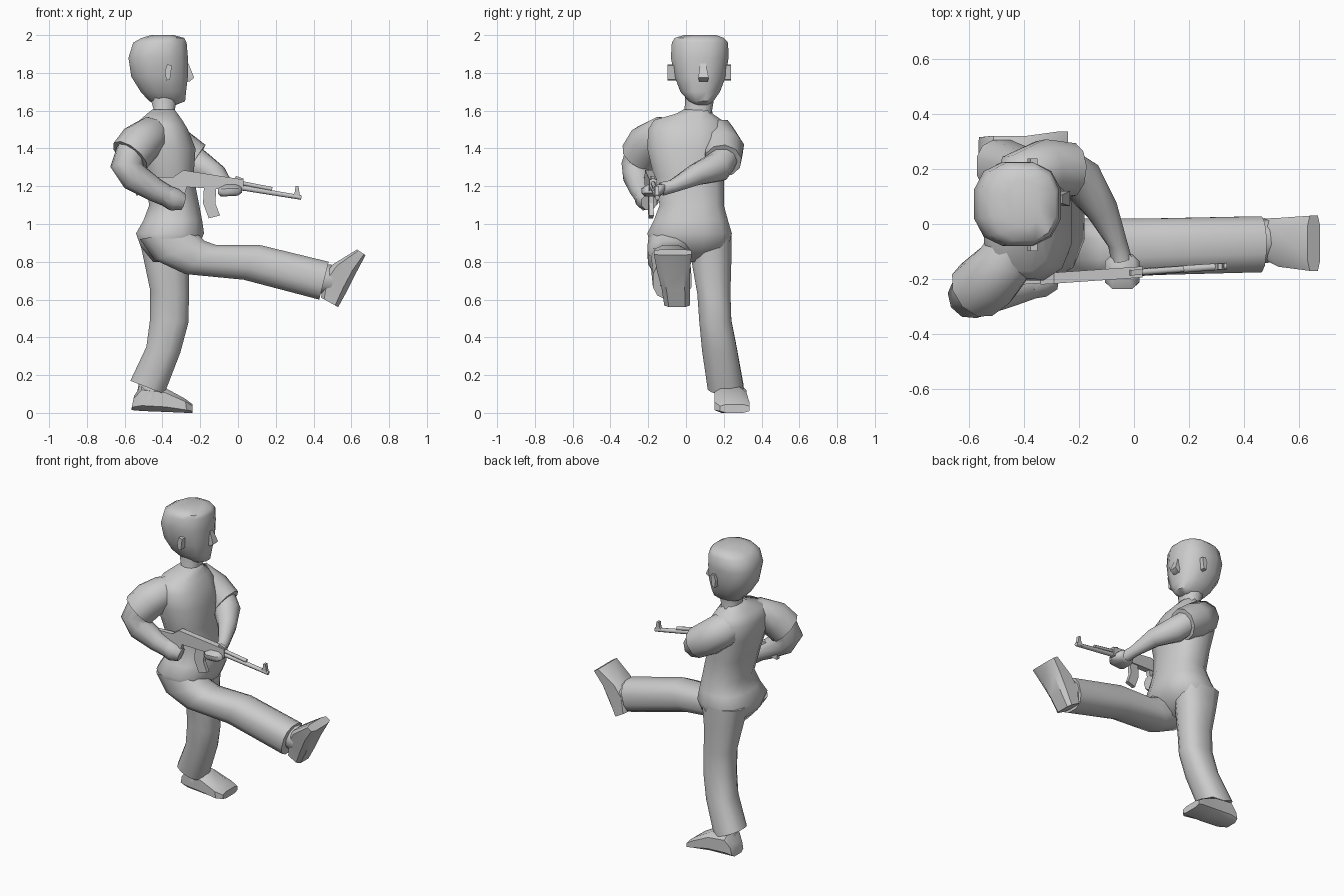
import bpy, bmesh, math
from mathutils import Vector


def build(name, rings, angle=50):
    """Skin a list of closed rings, cap both ends, shade smooth."""
    bm = bmesh.new()
    loops = [[bm.verts.new(p) for p in r] for r in rings]
    n = len(loops[0])
    for a, b in zip(loops, loops[1:]):
        for i in range(n):
            bm.faces.new((a[i], a[(i + 1) % n], b[(i + 1) % n], b[i]))
    bm.faces.new(loops[0])
    bm.faces.new(loops[-1])
    bmesh.ops.recalc_face_normals(bm, faces=bm.faces)
    me = bpy.data.meshes.new(name)
    bm.to_mesh(me)
    bm.free()
    ob = bpy.data.objects.new(name, me)
    bpy.context.collection.objects.link(ob)
    bpy.ops.object.select_all(action='DESELECT')
    ob.select_set(True)
    bpy.context.view_layer.objects.active = ob
    bpy.ops.object.shade_smooth_by_angle(angle=math.radians(angle))
    return ob


def unit_ring(n, p):
    """Rounded-square outline; p = 1 is a circle, smaller is boxier."""
    out = []
    m = math.cos(math.pi / n) ** p
    for i in range(n):
        t = 2 * math.pi * (i + 0.5) / n
        c, s = math.cos(t), math.sin(t)
        out.append((math.copysign(abs(c) ** p, c) / m, math.copysign(abs(s) ** p, s) / m))
    return out


def loft(name, rows, n=12, p=0.8, angle=50):
    """Each row: x,z of one edge, x,z of the opposite edge, y min, y max."""
    rings = []
    for x1, z1, x2, z2, y1, y2 in rows:
        rings.append([((x1 + x2) / 2 + c * (x2 - x1) / 2,
                       (y1 + y2) / 2 + s * (y2 - y1) / 2,
                       (z1 + z2) / 2 + c * (z2 - z1) / 2) for c, s in unit_ring(n, p)])
    return build(name, rings, angle)


def stack(name, rows, **kw):
    """Horizontal sections: z, x min, x max, y min, y max."""
    return loft(name, [(a, z, b, z, c, d) for z, a, b, c, d in rows], **kw)


def limb(name, path, n=10):
    """Tube along points (x, y, z, radius), frame carried along without twist."""
    pts = [Vector(q[:3]) for q in path]
    rings, u = [], None
    for i, q in enumerate(path):
        t = (pts[min(i + 1, len(pts) - 1)] - pts[max(i - 1, 0)]).normalized()
        u = t.orthogonal() if u is None else u - t * u.dot(t)
        u.normalize()
        v = t.cross(u)
        rings.append([pts[i] + (u * c + v * s) * q[3] for c, s in unit_ring(n, 1)])
    return build(name, rings)


def plate(name, outline, thick, y=None):
    """Extrude an x,z outline in y; rifle parts follow the slanted rifle line."""
    mid = [(-0.176 + 0.07 * x) if y is None else y for x, z in outline]
    rings = [[(x, m + s * thick / 2, z) for (x, z), m in zip(outline, mid)] for s in (-1, 1)]
    return build(name, rings, 20)


# Head, nose, ears, neck
stack("head", [
    (1.63, -.43, -.33, .04, .12), (1.65, -.47, -.28, .015, .145), (1.70, -.515, -.275, -.03, .18),
    (1.78, -.565, -.265, -.06, .21), (1.88, -.58, -.265, -.08, .225),
    (1.96, -.555, -.272, -.075, .223), (1.985, -.51, -.285, -.06, .20), (2.0, -.46, -.34, -.01, .16)])
stack("nose", [(1.85, -.33, -.262, .075, .105), (1.775, -.33, -.232, .065, .12),
               (1.755, -.33, -.255, .07, .115)], n=4, p=1, angle=60)
for side, y in (("right", -.075), ("left", .215)):
    plate(side + "_ear", [(-.38, 1.76), (-.36, 1.765), (-.35, 1.84), (-.375, 1.845), (-.387, 1.81)], .045, y)
stack("neck", [(1.54, -.48, -.32, -.02, .15), (1.60, -.445, -.335, -.005, .135), (1.69, -.47, -.32, 0, .15)], n=10)

# Shirt and hips in one skin
stack("torso", [
    (.80, -.45, -.30, -.10, .14), (.88, -.515, -.21, -.185, .225), (.95, -.54, -.18, -.205, .243),
    (1.02, -.50, -.19, -.17, .222),
    (1.10, -.47, -.205, -.14, .20), (1.25, -.50, -.235, -.17, .20), (1.40, -.54, -.225, -.205, .21),
    (1.50, -.545, -.265, -.20, .215), (1.55, -.52, -.295, -.17, .19), (1.585, -.48, -.32, -.05, .14),
    (1.605, -.455, -.335, -.015, .13)], angle=75)

# Standing leg, ankle and shoe
loft("left_leg", [
    (-.53, .95, -.24, .94, .03, .24), (-.505, .84, -.26, .78, .03, .24), (-.465, .65, -.26, .62, .06, .235),
    (-.465, .50, -.262, .48, .07, .24), (-.485, .35, -.305, .32, .085, .27), (-.57, .17, -.39, .10, .115, .305)])
limb("left_ankle", [(-.455, .22, .20, .06), (-.46, .23, .08, .075)])
loft("left_shoe", [
    (-.55, .09, -.565, .015, .19, .315), (-.51, .15, -.51, .01, .16, .32), (-.39, .135, -.38, .005, .15, .32),
    (-.28, .075, -.27, 0, .15, .335), (-.24, .045, -.24, 0, .18, .335)], n=8, p=.6, angle=40)

# Raised leg, ankle and shoe
loft("right_leg", [
    (-.24, .97, -.52, .92, -.195, .02), (-.175, .91, -.44, .81, -.205, .02), (-.12, .89, -.28, .735, -.20, .02),
    (.11, .89, .03, .705, -.185, .02), (.48, .80, .43, .60, -.175, .028)])
limb("right_ankle", [(.40, -.065, .72, .075), (.48, -.06, .705, .078), (.56, -.06, .68, .05)])
loft("right_shoe", [
    (.44, .61, .53, .56, -.115, .02), (.45, .72, .58, .65, -.13, .02),
    (.50, .785, .63, .75, -.155, .022), (.63, .865, .675, .835, -.17, .03)], n=8, p=.5, angle=40)

# Arms
limb("right_sleeve", [(-.42, -.04, 1.47, .085), (-.465, -.135, 1.465, .10), (-.52, -.20, 1.425, .108),
                      (-.572, -.24, 1.36, .105)])
limb("right_forearm", [(-.56, -.235, 1.39, .08), (-.59, -.258, 1.31, .082), (-.55, -.255, 1.25, .075),
                       (-.44, -.235, 1.18, .06), (-.36, -.215, 1.14, .052)])
limb("right_hand", [(-.39, -.22, 1.155, .054), (-.34, -.205, 1.13, .06), (-.29, -.195, 1.115, .042)], n=8)
limb("left_sleeve", [(-.43, .09, 1.47, .085), (-.40, .165, 1.455, .105), (-.32, .20, 1.395, .105),
                     (-.225, .195, 1.335, .095)])
limb("left_forearm", [(-.25, .20, 1.35, .075), (-.195, .165, 1.30, .078), (-.115, .05, 1.26, .056),
                      (-.06, -.07, 1.20, .034), (-.045, -.13, 1.185, .036)])
loft("left_hand", [(-.08, 1.21, 0, 1.21, -.20, -.11), (-.105, 1.185, .02, 1.19, -.235, -.11),
                   (-.105, 1.16, .02, 1.165, -.235, -.12), (-.09, 1.145, 0, 1.15, -.22, -.14)], n=8, p=.6)

# Rifle
plate("rifle_stock", [(-.54, 1.15), (-.54, 1.25), (-.31, 1.25), (-.30, 1.20)], .03)
plate("rifle_body", [(-.34, 1.20), (-.34, 1.25), (-.29, 1.285), (-.10, 1.255), (.03, 1.235),
                     (.03, 1.175), (-.10, 1.185)], .04)
plate("rifle_grip", [(-.33, 1.21), (-.27, 1.20), (-.30, 1.09), (-.345, 1.10)], .03)
plate("rifle_magazine", [(-.18, 1.20), (-.115, 1.19), (-.12, 1.11), (-.095, 1.045), (-.155, 1.03), (-.185, 1.11)], .025)
limb("rifle_barrel", [(.0, -.176, 1.195, .014), (.335, -.1525, 1.14, .012)], n=8)
limb("rifle_gas_tube", [(.0, -.176, 1.22, .011), (.18, -.163, 1.185, .011)], n=8)
plate("rifle_front_sight", [(.28, 1.14), (.33, 1.135), (.32, 1.20), (.305, 1.20), (.30, 1.165)], .022)
plate("rifle_rear_sight", [(-.02, 1.235), (.03, 1.225), (.03, 1.24), (-.01, 1.255)], .02)
